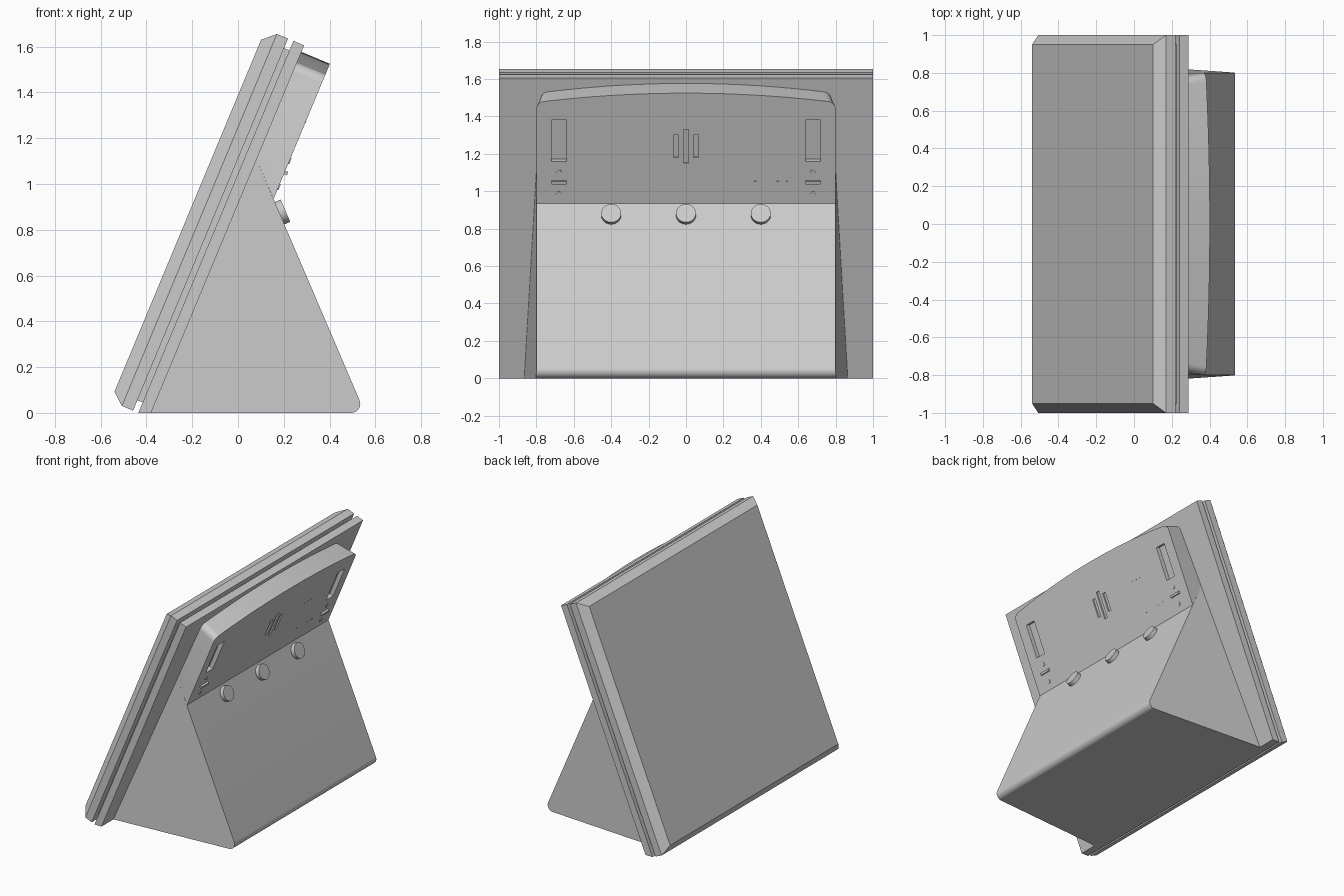
import bpy, bmesh, math
from mathutils import Vector

if "Cube" in bpy.data.objects:
    bpy.data.objects.remove(bpy.data.objects["Cube"], do_unlink=True)

grey = bpy.data.materials.new("plain grey")
grey.use_nodes = True
grey.diffuse_color = (0.6, 0.6, 0.6, 1)
grey.node_tree.nodes["Principled BSDF"].inputs["Base Color"].default_value = (0.6, 0.6, 0.6, 1)

# Tilted frame: s runs up the leaning screen, d runs back from its rear plane
UP = Vector((0.3846, 0, 0.9231))
BACK = Vector((0.9231, 0, -0.3846))
BASE = Vector((-0.38, 0, 0))
SLOPE = 0.428        # run per rise of the stand's rear face
FOOT = 0.555         # where that face would reach the ground
DEPTH = 0.135        # thickness of the upper housing


def tilt(y, s, d):
    return BASE + UP * s + BACK * d + Vector((0, y, 0))


def half_width(p):
    """Sides widen with distance from the stand's rear face."""
    return 0.8 + 0.0695 * (FOOT - p.x - SLOPE * p.z)


def loft(name, *rings):
    bm = bmesh.new()
    loops = [[bm.verts.new(p) for p in ring] for ring in rings]
    n = len(loops[0])
    for a, b in zip(loops, loops[1:]):
        for i in range(n):
            j = (i + 1) % n
            bm.faces.new((a[i], a[j], b[j], b[i]))
    bm.faces.new(loops[0][::-1])
    bm.faces.new(loops[-1])
    bmesh.ops.recalc_face_normals(bm, faces=bm.faces)
    mesh = bpy.data.meshes.new(name)
    bm.to_mesh(mesh)
    bm.free()
    obj = bpy.data.objects.new(name, mesh)
    bpy.context.collection.objects.link(obj)
    mesh.materials.append(grey)
    return obj


def rect(half, low, high, d):
    return [tilt(y, s, d) for y, s in ((-half, low), (half, low), (half, high), (-half, high))]


def block(name, y, s, half_y, half_s, d0, d1):
    rings = [[p + Vector((0, y, 0)) for p in rect(half_y, s - half_s, s + half_s, d)]
             for d in (d0, d1)]
    return loft(name, *rings)


def disc(name, centre, normal, radius, height, sides):
    side = Vector((0, 1, 0))
    other = normal.cross(side)
    ring = [centre + radius * (side * math.cos(a) + other * math.sin(a))
            for a in (math.tau * i / sides for i in range(sides))]
    obj = loft(name, [p - normal * 0.005 for p in ring], [p + normal * height for p in ring])
    smooth(obj)


def smooth(obj):
    bpy.ops.object.select_all(action='DESELECT')
    obj.select_set(True)
    bpy.context.view_layer.objects.active = obj
    bpy.ops.object.shade_smooth_by_angle(angle=math.radians(30))


# Screen: chamfered front slab, recessed seam, rear slab cut level with the ground
TOP, LOW = 1.739, -0.021
loft("screen_panel", rect(0.95, LOW + 0.045, TOP - 0.05, -0.183),
     rect(1, LOW, TOP, -0.129), rect(1, LOW, TOP, -0.076))
loft("screen_seam", rect(0.95, 0.028, TOP - 0.045, -0.08), rect(0.95, 0.028, TOP - 0.045, -0.045))
loft("rear_frame", rect(1, LOW, TOP, -0.051), rect(1, 0, TOP, 0))

# Wedge stand with a rounded rear foot
peak_z = (FOOT + 0.38) / (SLOPE + UP.x / UP.z)
peak_s = peak_z / UP.z
normal = Vector((1, 0, SLOPE)).normalized()
radius = 0.04
centre = Vector((FOOT - 0.061, 0, radius))
tilt_angle = math.atan(SLOPE)
arc = []
for i in range(11):
    a = -math.pi / 2 + (math.pi / 2 + tilt_angle) * i / 10
    arc.append(centre + radius * Vector((math.cos(a), 0, math.sin(a))))
profile = [BASE] + arc + [Vector((FOOT - SLOPE * 0.935, 0, 0.935)), tilt(0, peak_s, 0)]
stand = loft("stand", *[[p + Vector((0, side * half_width(p), 0)) for p in profile]
                        for side in (-1, 1)])
smooth(stand)

# Upper housing with an arched top and rounded corners
kink_s = (Vector((FOOT - SLOPE * 0.935, 0, 0.935)) - BASE).dot(UP)
right = []
for i in range(7):
    a = math.pi / 2 * i / 6
    right.append((0.755 + 0.045 * math.cos(a), 1.615 + 0.045 * math.sin(a)))
arch = []
for i in range(1, 24):
    y = 0.755 * (1 - i / 12)
    arch.append((y, 1.708 - 0.048 * (y / 0.755) ** 2))
outline = right + arch + [(-y, s) for y, s in reversed(right)]


def housing_ring(low, d, taper):
    ring = []
    for y, s in [(-0.8, low), (0.8, low)] + outline:
        p = tilt(0, s, d)
        p.y = y * (half_width(p) / 0.8 if taper else 1)
        ring.append(p)
    return ring


housing = loft("back_housing", housing_ring(peak_s, 0, True), housing_ring(kink_s, DEPTH, False))

# Recesses: side ports and speaker slots
cutters = [block("port_cutter", y, 1.432, 0.04, 0.119, DEPTH - 0.03, DEPTH + 0.05)
           for y in (-0.68, 0.68)]
cutters += [block("speaker_cutter", y, 1.4, 0.013, h, DEPTH - 0.01, DEPTH + 0.05)
            for y, h in ((-0.053, 0.066), (0, 0.097), (0.053, 0.066))]
bpy.context.view_layer.objects.active = housing
for cutter in cutters:
    cutter.hide_render = True
    mod = housing.modifiers.new("recess", 'BOOLEAN')
    mod.operation = 'DIFFERENCE'
    mod.solver = 'EXACT'
    mod.object = cutter
    bpy.ops.object.modifier_apply(modifier=mod.name)
    bpy.data.objects.remove(cutter, do_unlink=True)
smooth(housing)

# Small latches and screw heads under each port
for y in (-0.68, 0.68):
    block("latch", y, 1.194, 0.04, 0.008, DEPTH - 0.005, DEPTH + 0.014)
    for s in (1.125, 1.25):
        disc("screw_head", tilt(y, s, DEPTH), BACK, 0.014, 0.004, 12)

# Indicator dots
for y, s in ((0.33, 1.432), (0.37, 1.432), (0.41, 1.432), (0.37, 1.194), (0.49, 1.194), (0.54, 1.194)):
    block("indicator_dot", y, s, 0.006, 0.004, DEPTH - 0.002, DEPTH + 0.002)

# Three round buttons on the stand's rear face
for y in (-0.4, 0, 0.4):
    disc("button", Vector((FOOT - SLOPE * 0.872, y, 0.872)), normal, 0.053, 0.028, 40)
